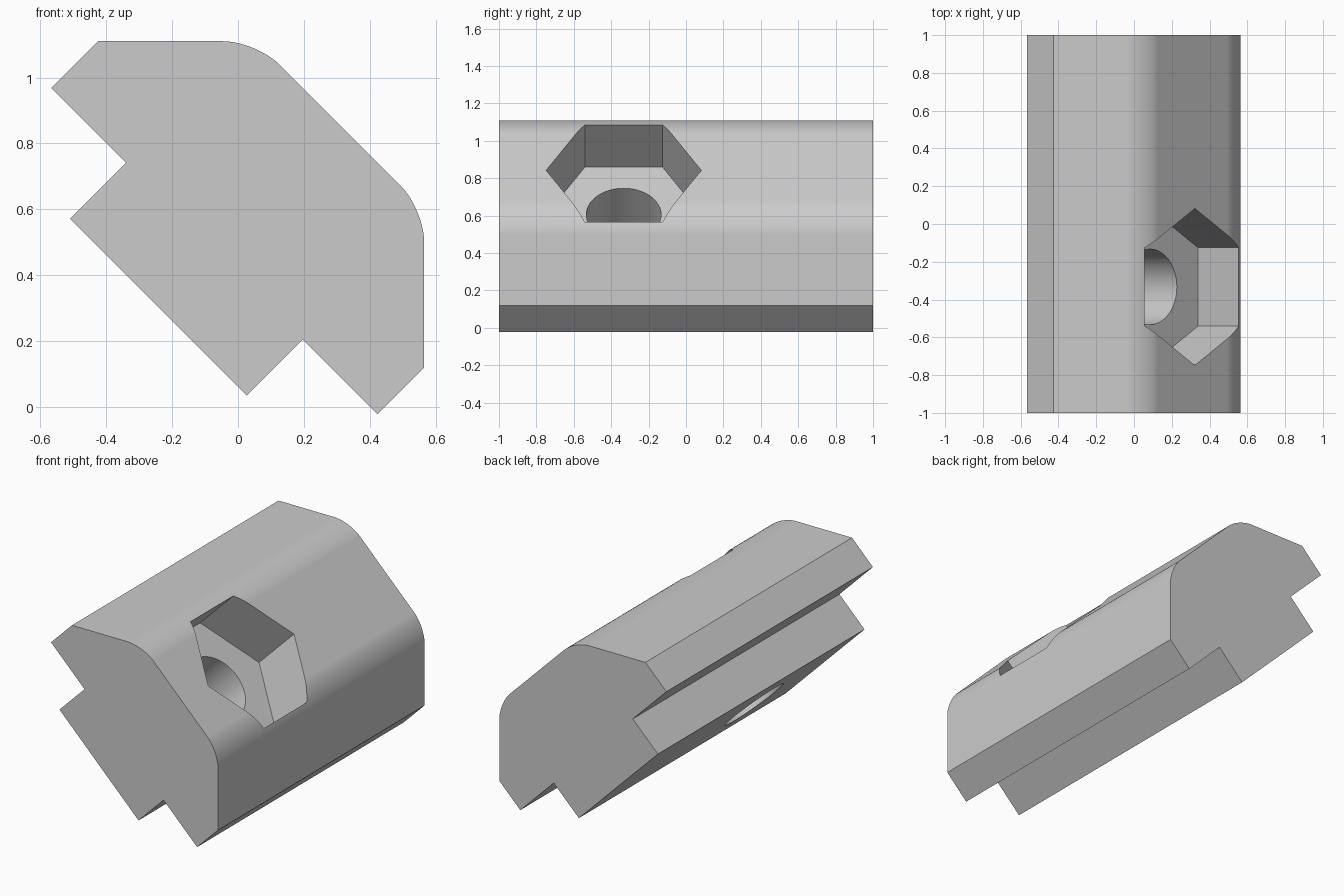
import bpy, bmesh, math
from mathutils import Vector

cube = bpy.data.objects.get("Cube")
if cube:
    bpy.data.objects.remove(cube, do_unlink=True)

grey = bpy.data.materials.new("light_grey")
grey.use_nodes = True
colour = (0.6, 0.6, 0.6, 1)
grey.diffuse_color = colour
grey.node_tree.nodes["Principled BSDF"].inputs["Base Color"].default_value = colour


def prism(name, points, origin, u, v, along, round_corners=(), radius_offset=0.1):
    """Sweep a flat outline along a vector, optionally rounding some corners."""
    bm = bmesh.new()
    start = [bm.verts.new(origin + u * a + v * b) for a, b in points]
    end = [bm.verts.new(p.co + along) for p in start]
    bm.faces.new(start)
    bm.faces.new(end[::-1])
    n = len(points)
    for i in range(n):
        j = (i + 1) % n
        bm.faces.new((start[i], end[i], end[j], start[j]))
    bmesh.ops.recalc_face_normals(bm, faces=bm.faces)
    if round_corners:
        edges = [bm.edges.get((start[i], end[i])) for i in round_corners]
        bmesh.ops.bevel(bm, geom=edges, offset=radius_offset, offset_type='OFFSET',
                        segments=10, profile=0.5, affect='EDGES')
        bmesh.ops.recalc_face_normals(bm, faces=bm.faces)
    mesh = bpy.data.meshes.new(name)
    bm.to_mesh(mesh)
    bm.free()
    mesh.materials.append(grey)
    obj = bpy.data.objects.new(name, mesh)
    bpy.context.collection.objects.link(obj)
    return obj


def polygon(sides, radius):
    return [(radius * math.cos(math.tau * i / sides), radius * math.sin(math.tau * i / sides))
            for i in range(sides)]


X, Y, Z = Vector((1, 0, 0)), Vector((0, 1, 0)), Vector((0, 0, 1))
slope = (Z - X).normalized()
outward = (Z + X).normalized()

# Slot block: half outline, mirrored across the diagonal
half = [(0.055, 1.11), (-0.425, 1.11), (-0.567, 0.968), (-0.34, 0.741), (-0.51, 0.571)]
shift = 0.545
outline = half + [(z - shift, x + shift) for x, z in reversed(half)]
block = prism("slot_block", outline, -Y, X, Z, Y * 2, round_corners=(0, len(outline) - 1))

# Hexagonal nut pocket and round through hole, both square to the sloped face
centre = Vector((0.32, -0.333, 0.84))
floor = centre - outward * 0.332
pocket = prism("nut_pocket_cutter", polygon(6, 0.415), floor, Y, slope, outward * 0.8)
hole = prism("bolt_hole_cutter", polygon(64, 0.2), floor - outward, Y, slope, outward * 1.2)

bpy.ops.object.select_all(action='DESELECT')
bpy.context.view_layer.objects.active = block
block.select_set(True)
for cutter in (pocket, hole):
    cut = block.modifiers.new(cutter.name, 'BOOLEAN')
    cut.operation = 'DIFFERENCE'
    cut.solver = 'EXACT'
    cut.object = cutter
    bpy.ops.object.modifier_apply(modifier=cut.name)
    bpy.data.objects.remove(cutter, do_unlink=True)

# Smooth fillets and bore, flat faces kept crisp
bpy.ops.object.shade_smooth_by_angle(angle=math.radians(25))
weighted = block.modifiers.new("flat_faces", 'WEIGHTED_NORMAL')
weighted.keep_sharp = True
